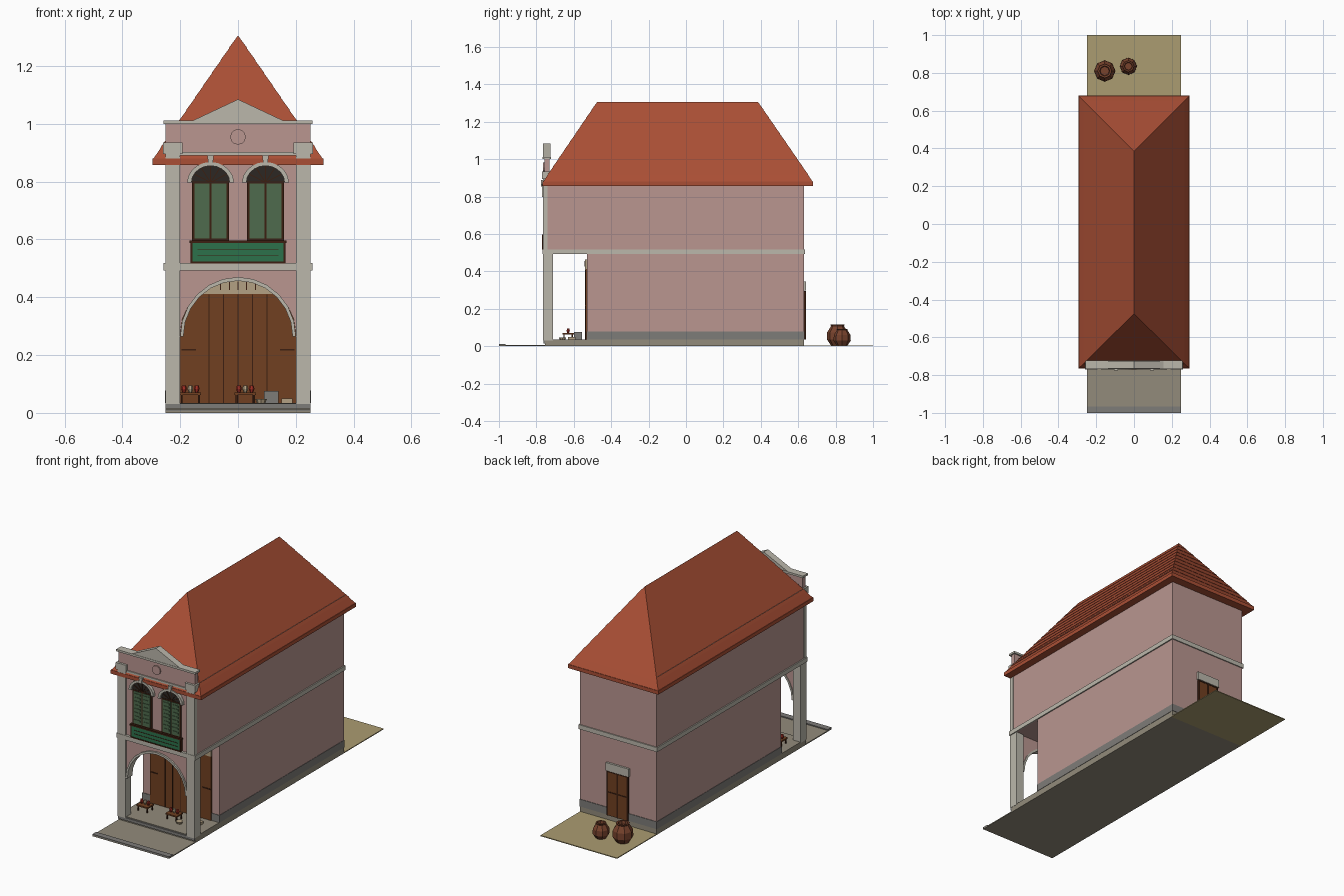
import bpy, bmesh, math
from math import sin, cos, pi

if "Cube" in bpy.data.objects:
    bpy.data.objects.remove(bpy.data.objects["Cube"])


def mat(name, r, g, b):
    m = bpy.data.materials.new(name)
    m.diffuse_color = tuple((c / 255) ** 2.2 for c in (r, g, b)) + (1,)
    m.use_nodes = True
    m.node_tree.nodes["Principled BSDF"].inputs["Base Color"].default_value = m.diffuse_color
    return m


PINK = mat("pink_plaster", 184, 149, 143)
STONE = mat("pale_stone", 186, 182, 170)
PLINTH = mat("grey_render", 125, 123, 120)
FLOOR = mat("paving", 145, 138, 122)
EARTH = mat("earth", 170, 155, 112)
TILE = mat("roof_tile", 168, 80, 56)
WOOD = mat("brown_wood", 112, 66, 38)
DARK = mat("dark_wood", 62, 36, 24)
GLASS = mat("dark_glass", 48, 44, 40)
GREEN = mat("green_shutter", 80, 106, 78)
JADE = mat("green_panel", 48, 112, 76)
CREAM = mat("cream_panel", 178, 160, 130)
CLAY = mat("clay", 118, 68, 48)
RED = mat("red_goods", 160, 50, 40)


def obj(name, verts, faces, m):
    me = bpy.data.meshes.new(name)
    me.from_pydata(verts, [], faces)
    bm = bmesh.new()
    bm.from_mesh(me)
    bmesh.ops.recalc_face_normals(bm, faces=bm.faces)
    bm.to_mesh(me)
    bm.free()
    me.materials.append(m)
    o = bpy.data.objects.new(name, me)
    bpy.context.collection.objects.link(o)
    return o


def loft(name, rings, m):
    """Closed solid through equal-sized rings of points."""
    n = len(rings[0])
    faces = [tuple(range(n)), tuple(range((len(rings) - 1) * n, len(rings) * n))]
    for k in range(len(rings) - 1):
        for i in range(n):
            j = (i + 1) % n
            faces.append((k * n + i, k * n + j, k * n + n + j, k * n + n + i))
    return obj(name, [p for r in rings for p in r], faces, m)


def rect(x0, x1, y0, y1, z):
    return [(x0, y0, z), (x1, y0, z), (x1, y1, z), (x0, y1, z)]


def box(name, x0, x1, y0, y1, z0, z1, m):
    return loft(name, [rect(x0, x1, y0, y1, z0), rect(x0, x1, y0, y1, z1)], m)


def prism(name, pts, y0, y1, m):
    return loft(name, [[(x, y, z) for x, z in pts] for y in (y0, y1)], m)


def strip(name, inner, outer, y0, y1, m):
    """Solid band between two matching xz lines."""
    return loft(name, [[(a[0], y0, a[1]), (b[0], y0, b[1]), (b[0], y1, b[1]), (a[0], y1, a[1])]
                       for a, b in zip(inner, outer)], m)


def arc(cx, cz, rx, rz, n):
    return [(cx - rx * cos(pi * i / n), cz + rz * sin(pi * i / n)) for i in range(n + 1)]


def lathe(name, x, y, prof, n, m):
    return loft(name, [[(x + r * cos(2 * pi * i / n), y + r * sin(2 * pi * i / n), z)
                        for i in range(n)] for r, z in prof], m)


# Ground
box("pavement", -.25, .25, -1, -.75, 0, .006, FLOOR)
box("kerb", -.25, .25, -1, -.965, 0, .012, PLINTH)
box("back_yard", -.25, .25, .62, 1, 0, .005, EARTH)
box("walkway_floor", -.25, .25, -.755, .63, 0, .035, FLOOR)
box("walkway_step_edge", -.25, .25, -.763, -.755, .015, .032, PLINTH)

# Main walls
box("ground_floor_walls", -.25, .25, -.53, .63, .035, .495, PINK)
box("wall_plinth", -.252, .252, -.533, .633, .035, .078, PLINTH)
box("upper_floor_walls", -.25, .25, -.752, .63, .492, .88, PINK)
box("string_course", -.257, .257, -.767, .636, .492, .518, STONE)

# Front columns, pilasters, capitals
for s, side in ((-1, "left"), (1, "right")):
    x0, x1 = sorted((s * .2, s * .251))
    box(side + "_column", x0, x1, -.765, -.71, .03, .492, STONE)
    box(side + "_pilaster", x0, x1, -.765, -.74, .518, .9, STONE)
    x0, x1 = sorted((s * .192, s * .26))
    box(side + "_capital", x0, x1, -.77, -.73, .895, .935, STONE)

# Front arch and its moulding
a = arc(0, .275, .2, .185, 12)
box("front_arch_crown", -.2, .2, -.752, -.72, .485, .493, PINK)
strip("front_arch_spandrel", a, [(x, .49) for x, z in a], -.752, -.72, PINK)
strip("front_arch_moulding", arc(0, .265, .189, .192, 12), arc(0, .265, .2, .205, 12), -.762, -.716, STONE)

# Shop front inside the walkway
box("shop_doors", -.2, .2, -.537, -.528, .035, .412, WOOD)
box("shop_transom", -.2, .2, -.539, -.528, .412, .465, CREAM)
for i in range(5):
    x = -.1 + i * .05
    box("door_stile", x - .002, x + .002, -.54, -.53, .035, .41, DARK)
for x in (-.17, .17):
    box("door_rail", x - .025, x + .025, -.54, -.53, .215, .221, DARK)
for i in range(5):
    x = -.06 + i * .03
    box("transom_vent", x - .002, x + .002, -.542, -.53, .425, .455, DARK)

# Upper windows
for cx in (-.095, .095):
    box("window_frame", cx - .064, cx + .064, -.758, -.745, .595, .8, DARK)
    for s in (-1, 1):
        x = cx + s * .029
        box("shutter_leaf", x - .026, x + .026, -.761, -.75, .603, .793, GREEN)
        for k in range(8):
            z = .617 + k * .022
            box("shutter_slat", x - .019, x + .019, -.764, -.76, z, z + .011, GREEN)
    prism("fanlight", arc(cx, .797, .067, .06, 10), -.756, -.745, GLASS)
    for k in range(1, 6):
        t = pi * k / 6
        c, s = cos(t), sin(t)
        strip("fanlight_bar", [(cx - s * .0015, .797 + c * .0015), (cx + c * .064 - s * .0015, .797 + s * .058 + c * .0015)],
              [(cx + s * .0015, .797 - c * .0015), (cx + c * .064 + s * .0015, .797 + s * .058 - c * .0015)],
              -.76, -.755, DARK)
    strip("window_arch_moulding", arc(cx, .797, .066, .058, 10), arc(cx, .797, .081, .071, 10), -.77, -.745, STONE)
    prism("keystone", [(cx - .007, .855), (cx + .007, .855), (cx + .011, .89), (cx - .011, .89)], -.775, -.745, STONE)

# Balcony panel under windows
box("balcony_panel", -.16, .16, -.766, -.745, .52, .59, JADE)
box("balcony_top_rail", -.167, .167, -.771, -.745, .588, .597, DARK)
box("balcony_bottom_rail", -.164, .164, -.769, -.745, .517, .523, DARK)
for x in (-.161, .161):
    box("balcony_post", x - .003, x + .003, -.769, -.745, .52, .59, DARK)
for z in (.542, .563):
    box("balcony_slat", -.14, .14, -.7675, -.76, z, z + .003, DARK)

# Hipped roof in tile courses
box("roof_eave", -.295, .295, -.766, .68, .858, .88, TILE)
N = 10
for i in range(N):
    def ring(t, g):
        w = .295 * (1 - t) + g
        return rect(-w, w, -.766 + .291 * t - g, .68 - .295 * t + g, .876 + .429 * t)
    loft("roof_course", [ring(i / N, .0025 if i else 0), ring((i + 1) / N, .0004)], TILE)
box("side_cornice", -.257, .257, -.74, .635, .924, .935, STONE)

# Parapet, pediment, medallion
box("parapet_wall", -.25, .25, -.757, -.73, .9, 1.0, PINK)
box("parapet_band", -.2, .2, -.763, -.735, .89, .902, STONE)
box("parapet_coping", -.258, .258, -.767, -.722, 1.0, 1.012, STONE)
prism("pediment", [(-.155, 1.012), (.155, 1.012), (0, 1.085)], -.765, -.725, STONE)
prism("medallion", [(.027 * cos(2 * pi * i / 12), .955 + .027 * sin(2 * pi * i / 12)) for i in range(12)], -.764, -.75, PINK)

# Back door
box("back_door", -.065, .065, .625, .638, .035, .292, WOOD)
for x in (-.065, 0, .065):
    box("back_door_stile", x - .004, x + .004, .63, .641, .035, .296, DARK)
for z in (.17, .29):
    box("back_door_rail", -.065, .065, .63, .64, z, z + .006, DARK)
box("back_door_lintel", -.075, .075, .625, .642, .298, .345, STONE)

# Yard jars
for x, y, r in ((-.155, .81, .057), (-.03, .835, .046)):
    lathe("clay_jar", x, y, [(r * .6, .003), (r, r * .65), (r * .97, r * 1.3), (r * .6, r * 1.9),
                             (r * .66, r * 2.02), (r * .48, r * 2.02), (r * .42, r * 1.7)], 8, CLAY)

# Walkway goods
for cx in (-.165, .025):
    box("low_stall_top", cx - .037, cx + .037, -.66, -.6, .062, .07, WOOD)
    for dx in (-.03, .03):
        for y in (-.652, -.608):
            box("stall_leg", cx + dx - .003, cx + dx + .003, y - .003, y + .003, .035, .062, DARK)
    for dx in (-.022, .0, .022):
        lathe("bowl", cx + dx, -.63, [(.005, .07), (.01, .083), (.007, .095)], 6, RED if dx else CREAM)
box("grey_crate", .09, .14, -.6, -.555, .035, .075, PLINTH)
box("pale_parcel", .15, .188, -.63, -.59, .035, .05, CREAM)
lathe("basket", .08, -.66, [(.015, .035), (.02, .048)], 8, CREAM)
